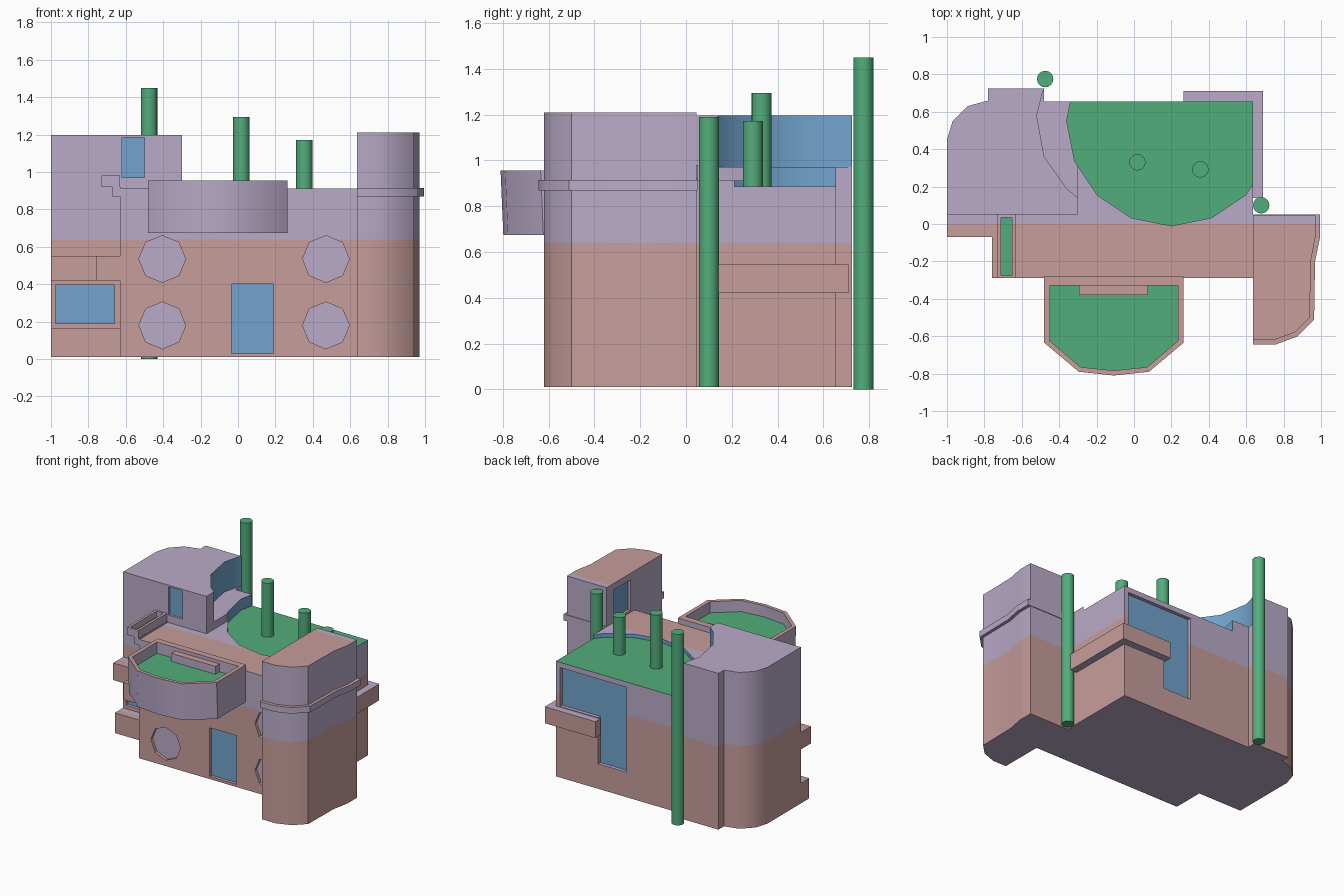
import bpy, bmesh, math
from mathutils import Vector

if "Cube" in bpy.data.objects:
    bpy.data.objects.remove(bpy.data.objects["Cube"])

def mat(name, rgb):
    m = bpy.data.materials.new(name)
    m.diffuse_color = (*rgb, 1)
    m.use_nodes = True
    m.node_tree.nodes["Principled BSDF"].inputs["Base Color"].default_value = m.diffuse_color
    return m

PINK, PURPLE, GREEN, BLUE = range(4)
MATS = [mat("pink_wall", (.57, .34, .33)), mat("purple_wall", (.49, .41, .58)),
        mat("green", (.085, .42, .20)), mat("blue_glass", (.17, .37, .61))]

def prism(name, pts, z0, z1, base=None):
    """Extrude an xy outline from z0 to z1; base is an optional bottom outline."""
    bm = bmesh.new()
    lo = [bm.verts.new((x, y, z0)) for x, y in (base or pts)]
    hi = [bm.verts.new((x, y, z1)) for x, y in pts]
    n = len(pts)
    bm.faces.new(lo[::-1])
    bm.faces.new(hi)
    for i in range(n):
        j = (i + 1) % n
        bm.faces.new((lo[i], lo[j], hi[j], hi[i]))
    bmesh.ops.recalc_face_normals(bm, faces=bm.faces)
    me = bpy.data.meshes.new(name)
    bm.to_mesh(me)
    bm.free()
    for m in MATS:
        me.materials.append(m)
    ob = bpy.data.objects.new(name, me)
    bpy.context.collection.objects.link(ob)
    return ob

def box(name, x0, x1, y0, y1, z0, z1):
    return prism(name, [(x0, y0), (x1, y0), (x1, y1), (x0, y1)], z0, z1)

def ring(cx, cy, r, n):
    return [(cx + r * math.cos(2 * math.pi * i / n), cy + r * math.sin(2 * math.pi * i / n)) for i in range(n)]

def upright(name, cx, cz, r, y0, y1):
    """Octagonal disc standing in the xz plane."""
    ob = prism(name, ring(cx, cz, r, 8), -y1, -y0)
    for v in ob.data.vertices:
        x, y, z = v.co
        v.co = (x, -z, y)
    return ob

def cut(ob, cutter):
    md = ob.modifiers.new("cut", 'BOOLEAN')
    md.operation, md.solver, md.object = 'DIFFERENCE', 'EXACT', cutter
    bpy.context.view_layer.update()
    me = bpy.data.meshes.new_from_object(ob.evaluated_get(bpy.context.evaluated_depsgraph_get()))
    ob.modifiers.clear()
    ob.data = me
    bpy.data.objects.remove(cutter)

def smooth(ob):
    bpy.ops.object.select_all(action='DESELECT')
    ob.select_set(True)
    bpy.context.view_layer.objects.active = ob
    bpy.ops.object.shade_smooth_by_angle(angle=math.radians(40))

def plain(ob, index):
    for p in ob.data.polygons:
        p.material_index = index
    return ob

def paint(ob, green_z=None, blue=None):
    """Walls split at z = 0.64, tops split at y = 0, undersides purple."""
    bm = bmesh.new()
    bm.from_mesh(ob.data)
    for co, no in (((0, 0, .64), (0, 0, 1)), ((0, 0, 0), (0, 1, 0))):
        bmesh.ops.bisect_plane(bm, geom=bm.verts[:] + bm.edges[:] + bm.faces[:], dist=1e-5, plane_co=co, plane_no=no)
    for f in bm.faces:
        c, n = f.calc_center_median(), f.normal
        if n.z > .5:
            k = PINK if c.y < 0 else PURPLE
            if green_z and abs(c.z - green_z) < .004:
                k = GREEN
        elif n.z < -.5:
            k = PURPLE
        else:
            k = PINK if c.z < .64 else PURPLE
            if blue and blue(c, n):
                k = BLUE
        f.material_index = k
    bm.to_mesh(ob.data)
    bm.free()
    smooth(ob)

def roof_disc():
    return prism("roof_cutter", ring(.2, .55, .56, 16), .885, 1.1)

def near_disc(c, n):
    to_axis = Vector((.2, .55, 0)) - Vector((c.x, c.y, 0))
    return c.z > .88 and .5 < to_axis.length < .565 and n.dot(to_axis) > .4

# main block with sunken green roof, door, round windows and L-shaped back window
body = box("main_body", -.63, .635, -.29, .655, .01, .913)
cut(body, roof_disc())
cut(body, box("c", -.035, .19, -.4, -.265, .03, .40))
plain(box("front_door", -.035, .19, -.266, -.26, .03, .40), BLUE)
for x in (-.405, .47):
    for z in (.535, .18):
        cut(body, upright("c", x, z, .125, -.4, -.265))
        plain(upright("round_window", x, z, .125, -.268, -.262), PURPLE)
for x0, x1, z0, z1 in ((.04, .28, .2, .845), (.04, .6, .55, .845)):
    cut(body, box("c", x0, x1, .625, .8, z0, z1))
    plain(box("back_window", x0, x1, .622, .628, z0, z1), BLUE)
paint(body, .885, near_disc)

# left tower: lower part, and upper part with a curved glass wall
corner = [(-.48, .725), (-.78, .725), (-.78, .66), (-.89, .63), (-.97, .55), (-1, .45), (-1, .05)]
low = prism("left_tower_base", [(-.3, .05), (-.3, .655), (-.48, .655)] + corner, .01, .97)
cut(low, roof_disc())
cut(low, box("c", -.975, -.66, -.1, .075, .19, .395))
plain(box("left_window", -.975, -.66, .072, .078, .19, .395), BLUE)
paint(low, .885, near_disc)
up = prism("left_tower_top", [(-.3, .05), (-.3, .14), (-.36, .19), (-.48, .36), (-.52, .58), (-.49, .7)] + corner, .97, 1.197)
cut(up, box("c", -.62, -.5, -.1, .07, .94, 1.185))
plain(box("left_tower_door", -.62, -.5, .068, .074, .94, 1.185), BLUE)
paint(up, None, lambda c, n: n.x > .3 and c.y > .145 and c.x > -.54)

# right tower with a projecting band and a terrace door
shape = [(.635, .045), (.97, .045), (.97, -.07), (.945, -.2), (.94, -.5), (.86, -.58), (.75, -.62), (.635, -.62)]
tower = prism("right_tower", shape, .01, 1.21)
cut(tower, box("c", .5, .66, -.24, -.04, .93, 1.16))
plain(box("right_tower_door", .657, .663, -.24, -.04, .93, 1.16), BLUE)
paint(tower)
paint(prism("right_tower_band", [(.635, .05), (.995, .05), (.995, -.07), (.968, -.2), (.963, -.51),
                                 (.87, -.603), (.755, -.645), (.635, -.645)], .868, .915))

# front balcony with sunken green floor and step
rim = [(-.48, -.28), (-.48, -.635), (-.295, -.79), (-.108, -.81), (.08, -.79), (.265, -.635), (.265, -.28)]
inner = [(-.45, -.33), (-.45, -.625), (-.285, -.765), (-.108, -.783), (.07, -.765), (.235, -.625), (.235, -.33)]
under = [(x, y if y > -.3 else y + .012) for x, y in rim]
balcony = prism("front_balcony", rim, .675, .955, under)
cut(balcony, prism("c", inner, .87, 1.1))
paint(balcony, .87)
paint(box("balcony_step", -.295, .075, -.38, -.31, .868, .93))

# small left balcony on a bracket
side = box("side_balcony", -.73, -.632, -.29, .05, .92, .98)
cut(side, box("c", -.71, -.652, -.275, .035, .935, 1.1))
paint(side, .935)
paint(box("side_balcony_bracket", -.67, -.625, -.29, .05, .87, .92))

# ledges
paint(prism("left_ledge", [(-1, .06), (-1, -.07), (-.76, -.07), (-.76, -.29), (-.625, -.29), (-.625, .06)], .42, .55))
paint(box("left_plinth", -1, -.625, -.05, .06, .01, .163))
paint(prism("back_ledge", [(.625, .14), (.69, .14), (.69, .71), (.265, .71), (.265, .65), (.625, .65)], .42, .545))

# green posts
for x, y, z0, z1 in ((-.475, .775, 0, 1.45), (.68, .1, .01, 1.19), (.018, .33, .88, 1.295), (.355, .292, .88, 1.172)):
    smooth(plain(prism("post", ring(x, y, .044, 16), z0, z1), GREEN))
